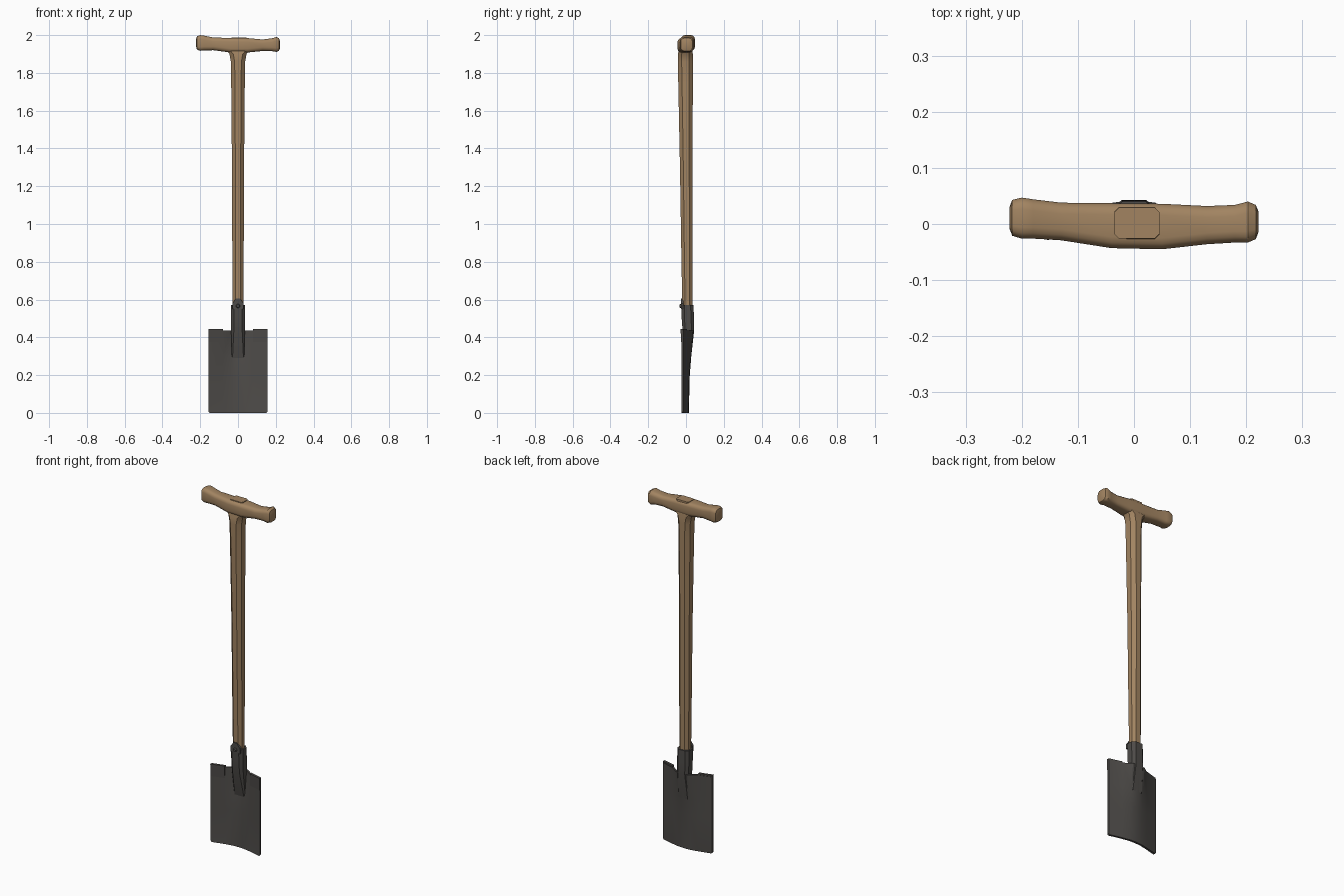
import bpy, bmesh, math
from mathutils import Matrix


def material(name, col):
    m = bpy.data.materials.new(name)
    m.diffuse_color = (*col, 1)
    return m


WOOD = material("wood", (0.36, 0.23, 0.12))
STEEL = material("steel", (0.075, 0.07, 0.065))


def finish(name, bm, mat, angle=35):
    bmesh.ops.recalc_face_normals(bm, faces=bm.faces)
    me = bpy.data.meshes.new(name)
    bm.to_mesh(me)
    bm.free()
    ob = bpy.data.objects.new(name, me)
    bpy.context.collection.objects.link(ob)
    me.materials.append(mat)
    bpy.ops.object.select_all(action='DESELECT')
    ob.select_set(True)
    bpy.context.view_layer.objects.active = ob
    bpy.ops.object.shade_smooth_by_angle(angle=math.radians(angle))
    return ob


def loft(name, axis, sections, mat, steps=1, angle=35):
    """Skin rounded rectangles (t, a0, a1, b0, b1, corner radius) along an axis."""
    bm = bmesh.new()
    rings = []
    for t, a0, a1, b0, b1, r in sections:
        ring = []
        corners = ((a1 - r, b1 - r), (a0 + r, b1 - r), (a0 + r, b0 + r), (a1 - r, b0 + r))
        for q, (ca, cb) in enumerate(corners):
            for s in range(steps + 1):
                w = math.pi / 2 * (q + s / steps)
                a, b = ca + r * math.cos(w), cb + r * math.sin(w)
                ring.append(bm.verts.new((a, b, t) if axis == 'z' else (t, a, b)))
        rings.append(ring)
    n = len(rings[0])
    for lo, hi in zip(rings, rings[1:]):
        for i in range(n):
            bm.faces.new((lo[i], lo[(i + 1) % n], hi[(i + 1) % n], hi[i]))
    bm.faces.new(rings[0])
    bm.faces.new(rings[-1])
    return finish(name, bm, mat, angle)


def prism(name, front, back, mat):
    """Solid between two matching outlines."""
    bm = bmesh.new()
    f = [bm.verts.new(p) for p in front]
    b = [bm.verts.new(p) for p in back]
    n = len(f)
    bm.faces.new(f)
    bm.faces.new(b[::-1])
    for i in range(n):
        bm.faces.new((f[i], b[i], b[(i + 1) % n], f[(i + 1) % n]))
    return finish(name, bm, mat)


# Wooden shaft: chamfered, widening towards the grip
loft("shaft", 'z', [
    (0.48, -0.029, 0.029, -0.018, 0.033, 0.015),
    (0.80, -0.030, 0.030, -0.024, 0.034, 0.016),
    (1.30, -0.032, 0.032, -0.032, 0.035, 0.018),
    (1.75, -0.036, 0.036, -0.041, 0.036, 0.020),
    (1.86, -0.038, 0.038, -0.043, 0.036, 0.020),
    (1.90, -0.045, 0.045, -0.043, 0.036, 0.020),
    (1.925, -0.065, 0.065, -0.036, 0.033, 0.018),
    (1.95, -0.065, 0.065, -0.034, 0.031, 0.018),
], WOOD)

# T grip with flared, rounded ends
loft("grip", 'x', [
    (-0.222, -0.008, 0.030, 1.940, 1.980, 0.015),
    (-0.217, -0.021, 0.043, 1.923, 1.994, 0.018),
    (-0.200, -0.026, 0.047, 1.917, 2.000, 0.020),
    (-0.180, -0.026, 0.044, 1.919, 1.997, 0.020),
    (-0.130, -0.029, 0.038, 1.920, 1.987, 0.020),
    (-0.040, -0.043, 0.037, 1.908, 1.985, 0.020),
    (0.050, -0.045, 0.036, 1.908, 1.984, 0.020),
    (0.130, -0.036, 0.032, 1.916, 1.977, 0.020),
    (0.180, -0.033, 0.034, 1.915, 1.983, 0.020),
    (0.203, -0.033, 0.040, 1.911, 1.990, 0.020),
    (0.217, -0.027, 0.034, 1.916, 1.984, 0.018),
    (0.222, -0.014, 0.022, 1.930, 1.970, 0.015),
], WOOD, steps=3, angle=40)

# Slightly raised end of the shaft tenon on top of the grip
loft("tenon_top", 'z', [
    (1.960, -0.035, 0.045, -0.028, 0.031, 0.008),
    (1.988, -0.035, 0.045, -0.026, 0.029, 0.008),
], WOOD)

# Blade: dished sheet, centre bulging backwards towards the socket
rows = [0.0, 0.006, 0.20, 0.30, 0.437]
profile = {
    0.155: [-0.013, -0.013, -0.013, -0.013, -0.013],
    0.080: [0.005, 0.005, 0.006, 0.007, 0.008],
    0.038: [0.013, 0.013, 0.017, 0.024, 0.038],
    0.0: [0.015, 0.015, 0.020, 0.028, 0.043],
}
cols = [-0.155, -0.08, -0.038, 0.0, 0.038, 0.08, 0.155]
THICK = 0.012
bm = bmesh.new()
grids = []
for off in (0, -THICK):
    grids.append([[bm.verts.new((x * (0.97 if j == 0 else 1), profile[abs(x)][j] + off, z))
                   for x in cols] for j, z in enumerate(rows)])
for g in grids:
    for j in range(len(rows) - 1):
        for i in range(len(cols) - 1):
            bm.faces.new((g[j][i], g[j][i + 1], g[j + 1][i + 1], g[j + 1][i]))
edges = [e for e in bm.edges if e.is_boundary]
bmesh.ops.bridge_loops(bm, edges=edges)
finish("blade", bm, STEEL, 20)

# Tread plates thickening the blade's upper corners
for side, s in (("left", -1), ("right", 1)):
    def outline(dy0, dy1):
        return [(s * 0.08, -0.004 + dy0, 0.375), (s * 0.155, -0.025 + dy0, 0.375),
                (s * 0.155, -0.025 + dy1, 0.445), (s * 0.08, -0.004 + dy1, 0.445)]
    prism(side + "_tread", outline(-0.0005, -0.004), outline(0.008, 0.010), STEEL)

# Socket: wedge in the blade rising into a chamfered collar
loft("socket", 'z', [
    (0.29, -0.034, 0.034, 0.012, 0.026, 0.005),
    (0.435, -0.036, 0.036, -0.018, 0.043, 0.014),
    (0.50, -0.037, 0.037, -0.023, 0.042, 0.015),
    (0.57, -0.037, 0.037, -0.025, 0.040, 0.016),
], STEEL, angle=20)

# Pointed front tab of the socket
tab = [(-0.030, 0.55), (0.030, 0.55), (0.030, 0.580), (0.010, 0.606), (-0.010, 0.606), (-0.030, 0.580)]
prism("socket_tab", [(x, -0.026, z) for x, z in tab], [(x, -0.012, z) for x, z in tab], STEEL)

# Rivet through the tab
bm = bmesh.new()
bmesh.ops.create_cone(bm, cap_ends=True, segments=10, radius1=0.012, radius2=0.008, depth=0.012,
                      matrix=Matrix.Translation((0, -0.029, 0.566)) @ Matrix.Rotation(math.pi / 2, 4, 'X'))
finish("rivet", bm, STEEL)
